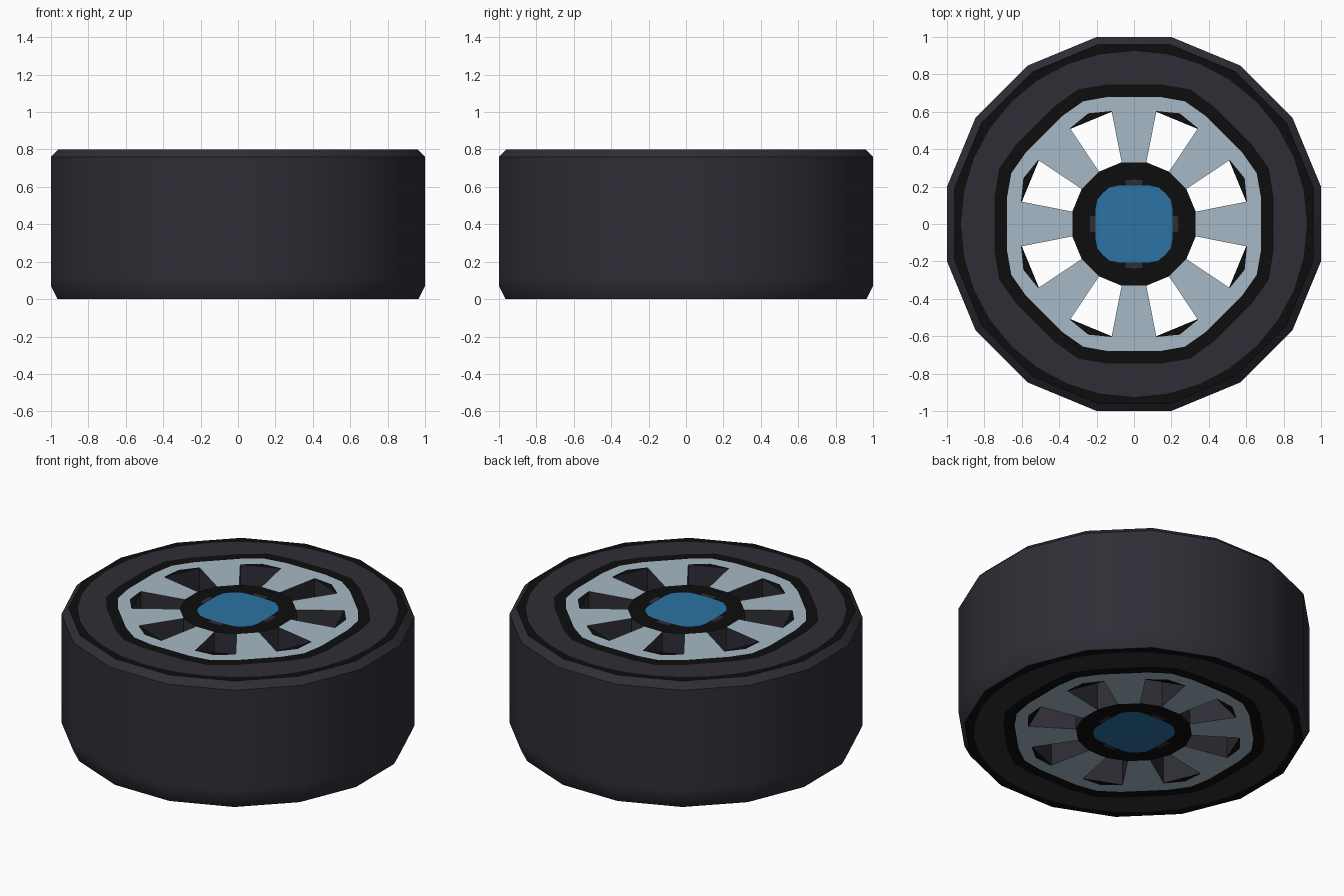
import bpy, bmesh, math

if "Cube" in bpy.data.objects:
    bpy.data.objects.remove(bpy.data.objects["Cube"])

N = 32                      # angular cells; odd steps are the corners of the 16-sided wheel
STEP = 2 * math.pi / N
TOP = 0.8


def material(name, rgb):
    m = bpy.data.materials.new(name)
    m.diffuse_color = (*rgb, 1)
    m.use_nodes = True
    m.node_tree.nodes["Principled BSDF"].inputs["Base Color"].default_value = m.diffuse_color
    return m


MATS = [material("tyre_grey", (0.028, 0.027, 0.037)),
        material("black", (0.004, 0.004, 0.004)),
        material("rim_silver", (0.38, 0.48, 0.56)),
        material("cap_blue", (0.025, 0.17, 0.37))]
TYRE, BLACK, SILVER, BLUE = range(4)


# Outline shapes: radius for each angular step
def gon16(a):
    return lambda k: a / math.cos(STEP) if k % 2 else a


def octagon(a, corner):
    return lambda k: corner if k % 4 == 2 else gon16(a)(k)


def circle(r):
    return lambda k: r


def rounded_square(a, corner):
    return lambda k: min(corner, a / max(abs(math.cos(k * STEP)), abs(math.sin(k * STEP))))


class Part:
    def __init__(self, name):
        self.name, self.bm, self.cache = name, bmesh.new(), {}

    def vert(self, shape, k, z):
        k %= N
        r = shape(k)
        p = (round(r * math.cos(k * STEP), 5), round(r * math.sin(k * STEP), 5), z)
        if p not in self.cache:
            self.cache[p] = self.bm.verts.new(p)
        return self.cache[p]

    def face(self, corners, mat, flip=False):
        vs = [self.vert(*c) for c in corners]
        f = self.bm.faces.new(vs[::-1] if flip else vs)
        f.material_index = mat

    def band(self, outer, inner, paint):
        """Flat ring on both sides of the wheel; paint(k) gives a colour or None for a gap."""
        for z in (TOP, 0.0):
            for k in range(N):
                c = paint(k)
                if c is not None:
                    self.face([(outer, k, z), (outer, k + 1, z), (inner, k + 1, z), (inner, k, z)],
                              c, z == 0.0)

    def finish(self):
        me = bpy.data.meshes.new(self.name)
        self.bm.to_mesh(me)
        self.bm.free()
        for m in MATS:
            me.materials.append(m)
        ob = bpy.data.objects.new(self.name, me)
        bpy.context.collection.objects.link(ob)
        bpy.ops.object.select_all(action='DESELECT')
        ob.select_set(True)
        bpy.context.view_layer.objects.active = ob
        bpy.ops.object.shade_smooth_by_angle(angle=math.radians(30))


def is_hole(k):
    return k % 4 in (1, 2)


# Tyre: chamfered tread wall and painted sidewalls
tyre = Part("tyre")
profile = [(0.965, 0.0), (1.0, 0.07), (1.0, 0.12), (1.0, 0.76), (0.96, TOP)]
for (r0, z0), (r1, z1) in zip(profile, profile[1:]):
    for k in range(N):
        tyre.face([(gon16(r0), k, z0), (gon16(r0), k + 1, z0),
                   (gon16(r1), k + 1, z1), (gon16(r1), k, z1)], TYRE)
for z, edge in ((TOP, 0.96), (0.0, 0.965)):
    for k in range(N):
        tyre.face([(gon16(edge), k, z), (gon16(edge), k + 1, z),
                   (circle(0.925), k + 1, z), (circle(0.925), k, z)], BLACK, z == 0.0)
bead = octagon(0.745, 0.78)
tyre.band(circle(0.925), bead, lambda k: TYRE)
tyre.finish()

# Rim: black bead, silver octagon, dark slivers above the slots
rim = Part("rim")
rim_edge = octagon(0.68, 0.71)
sliver = octagon(0.604, 0.64)
slot_out, hub_edge = gon16(0.6), gon16(0.33)
rim.band(bead, rim_edge, lambda k: BLACK)
rim.band(rim_edge, sliver, lambda k: SILVER)
rim.band(sliver, slot_out, lambda k: BLACK if is_hole(k) else SILVER)
rim.finish()

# Spokes: eight wedges with slots cut right through
spokes = Part("spokes")
spokes.band(slot_out, hub_edge, lambda k: None if is_hole(k) else SILVER)
for k in range(N):
    if is_hole(k):
        for shape, flip in ((slot_out, True), (hub_edge, False)):
            spokes.face([(shape, k, 0.0), (shape, k + 1, 0.0),
                         (shape, k + 1, TOP), (shape, k, TOP)], TYRE, flip)
    if k % 4 in (1, 3):
        spokes.face([(hub_edge, k, 0.0), (hub_edge, k, TOP),
                     (slot_out, k, TOP), (slot_out, k, 0.0)], TYRE, k % 4 == 3)
spokes.finish()

# Hub: black ring, four small grey marks, blue cap
hub = Part("hub")
cap = rounded_square(0.205, 0.235)
hub.band(hub_edge, circle(0.238), lambda k: BLACK)
hub.band(circle(0.238), cap, lambda k: TYRE if k % 8 in (0, 7) else BLACK)
for z in (TOP, 0.0):
    hub.face([(cap, k, z) for k in range(N)], BLUE, z == 0.0)
hub.finish()
